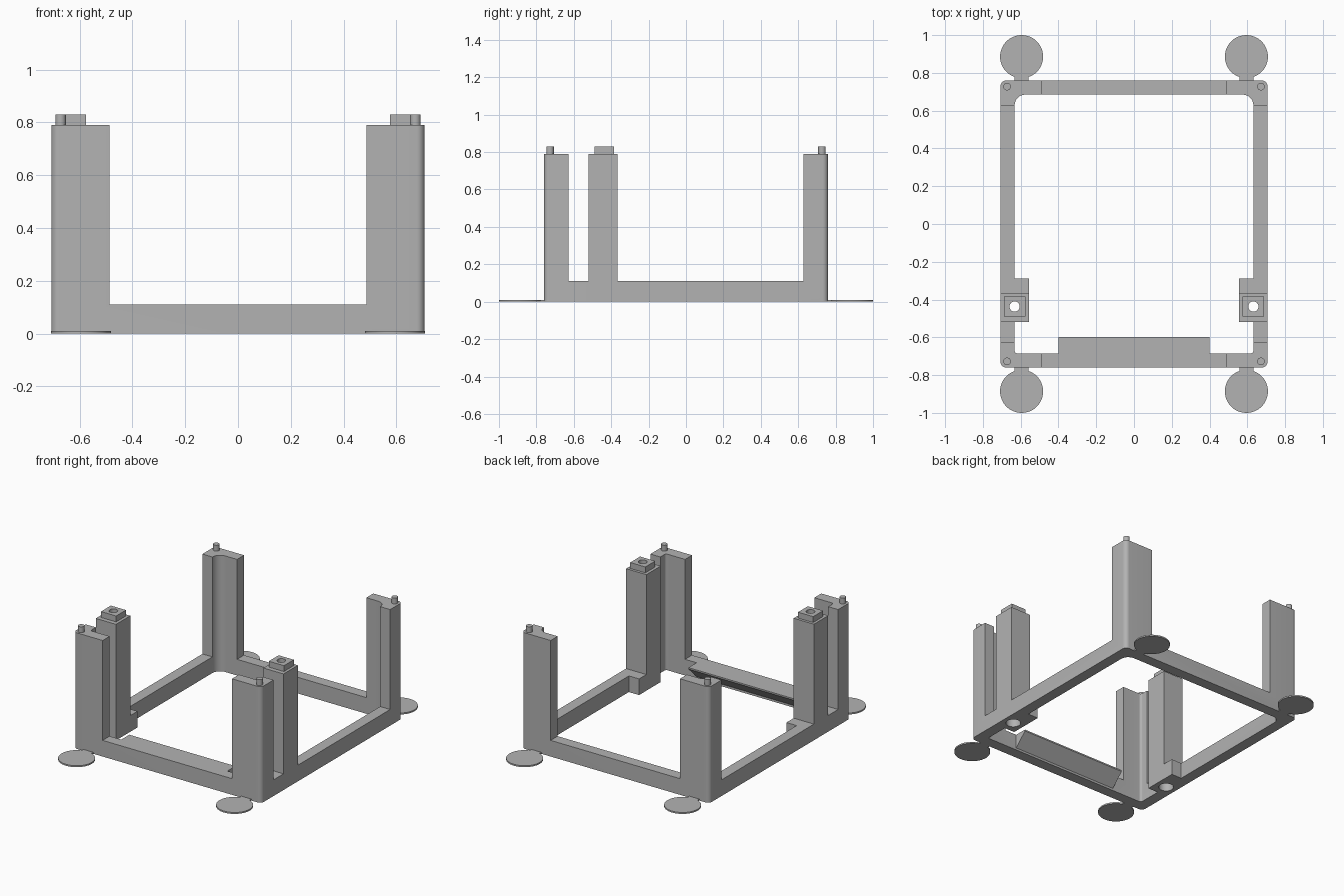
import bpy
import bmesh
from math import cos, sin, pi

if "Cube" in bpy.data.objects:
    bpy.data.objects.remove(bpy.data.objects["Cube"])

grey = bpy.data.materials.new("plain_grey")
grey.use_nodes = True
grey.diffuse_color = (0.45, 0.45, 0.45, 1)
grey.node_tree.nodes["Principled BSDF"].inputs["Base Color"].default_value = grey.diffuse_color

HALF_X, HALF_Y, WALL = 0.707, 0.76, 0.075
BEAM_TOP, COLUMN_TOP, PIN_TOP = 0.11, 0.79, 0.83
POST_Y = -0.437


def extrude(name, points, offset):
    """Closed polygon swept along an offset."""
    bm = bmesh.new()
    face = bm.faces.new([bm.verts.new(p) for p in points])
    moved = bmesh.ops.extrude_face_region(bm, geom=[face])["geom"]
    bmesh.ops.translate(bm, vec=offset, verts=[v for v in moved if isinstance(v, bmesh.types.BMVert)])
    bmesh.ops.recalc_face_normals(bm, faces=bm.faces)
    mesh = bpy.data.meshes.new(name)
    bm.to_mesh(mesh)
    bm.free()
    mesh.materials.append(grey)
    obj = bpy.data.objects.new(name, mesh)
    bpy.context.collection.objects.link(obj)
    return obj


def prism(name, outline, z0, z1):
    return extrude(name, [(x, y, z0) for x, y in outline], (0, 0, z1 - z0))


def box(name, x0, x1, y0, y1, z0, z1):
    return prism(name, [(x0, y0), (x1, y0), (x1, y1), (x0, y1)], z0, z1)


def cylinder(name, x, y, r, z0, z1, n=32):
    ring = [(x + r * cos(2 * pi * i / n), y + r * sin(2 * pi * i / n)) for i in range(n)]
    return prism(name, ring, z0, z1)


def rounded_rect(hx, hy, back_r, front_r, steps=8):
    points = []
    for q, (sx, sy) in enumerate([(1, 1), (-1, 1), (-1, -1), (1, -1)]):
        r = back_r if sy > 0 else front_r
        for i in range(steps + 1):
            a = (q + i / steps) * pi / 2
            points.append((sx * (hx - r) + r * cos(a), sy * (hy - r) + r * sin(a)))
    return points


def combine(target, tool, operation):
    mod = target.modifiers.new("combine", "BOOLEAN")
    mod.operation, mod.object, mod.solver = operation, tool, "EXACT"
    bpy.context.view_layer.objects.active = target
    bpy.ops.object.modifier_apply(modifier=mod.name)
    bpy.data.objects.remove(tool)


def smooth(obj):
    bpy.ops.object.select_all(action="DESELECT")
    obj.select_set(True)
    bpy.context.view_layer.objects.active = obj
    bpy.ops.object.shade_smooth_by_angle(angle=pi / 6)


# Tall ring, trimmed so only the corner columns rise above the beams
frame = prism("stand_frame", rounded_rect(HALF_X, HALF_Y, 0.03, 0.03), 0, COLUMN_TOP)
inner = rounded_rect(HALF_X - WALL, HALF_Y - WALL, 0.057, 0.015)
combine(frame, prism("opening", inner, -0.1, 1), "DIFFERENCE")
combine(frame, box("trim_x", -0.487, 0.487, -1, 1, BEAM_TOP, 1), "DIFFERENCE")
combine(frame, box("trim_y", -1, 1, -0.627, 0.627, BEAM_TOP, 1), "DIFFERENCE")

# Front ledge with a sloping underside
inside = WALL - HALF_Y
profile = [(inside - 0.03, BEAM_TOP), (-0.598, BEAM_TOP), (-0.598, 0.1),
           (inside, 0.015), (inside - 0.03, 0.015)]
combine(frame, extrude("ledge", [(-0.4, y, z) for y, z in profile], (0.8, 0, 0)), "UNION")

# Socket posts with feet, raised caps and stepped bores
for s in (-1, 1):
    x = s * 0.632
    a, b = sorted((s * 0.555, s * 0.67))
    combine(frame, box("foot", a, b, -0.5, -0.288, 0, BEAM_TOP), "UNION")
    a, b = sorted((s * 0.555, s * HALF_X))
    combine(frame, box("post", a, b, -0.52, -0.366, 0, COLUMN_TOP), "UNION")
    combine(frame, box("cap", x - 0.057, x + 0.057, POST_Y - 0.053, POST_Y + 0.053,
                       COLUMN_TOP - 0.05, PIN_TOP), "UNION")
    combine(frame, cylinder("bore", x, POST_Y, 0.027, -0.1, 1), "DIFFERENCE")
    combine(frame, cylinder("counterbore", x, POST_Y, 0.047, -0.1, 0.06), "DIFFERENCE")
smooth(frame)

# Locating pins and floor pads at each corner
for sx, side in ((1, "left"), (-1, "right")):
    for sy, end in ((1, "back"), (-1, "front")):
        tag = f"{end}_{side}"
        smooth(cylinder("pin_" + tag, sx * 0.672, sy * 0.727, 0.02, COLUMN_TOP - 0.01, PIN_TOP))
        smooth(cylinder("pad_" + tag, sx * 0.595, sy * 0.886, 0.114, 0, 0.01, 48))
        y0, y1 = sorted((sy * (HALF_Y - 0.01), sy * 0.79))
        box("pad_tab_" + tag, sx * 0.595 - 0.037, sx * 0.595 + 0.037, y0, y1, 0, 0.01)
